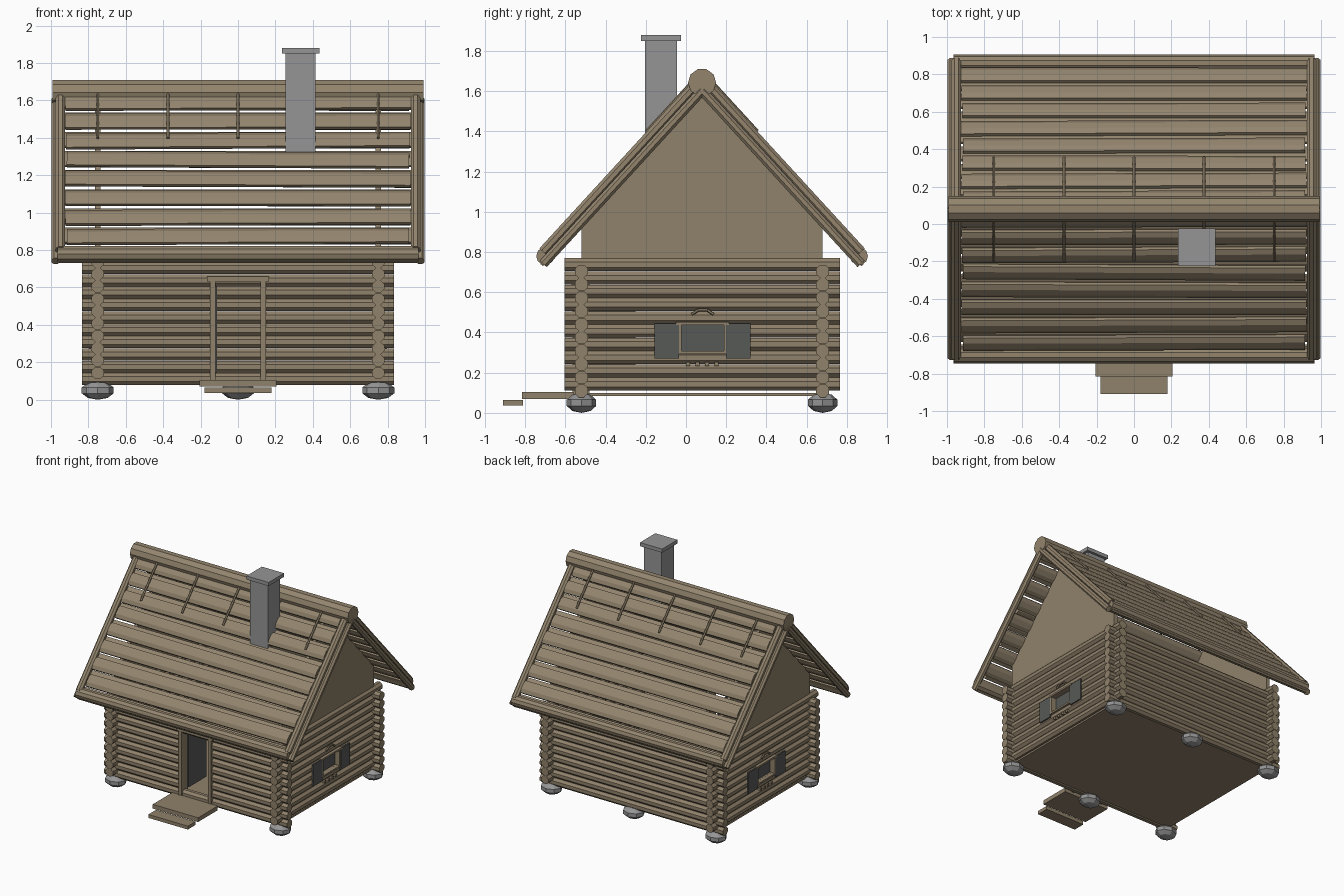
import bpy, bmesh, math, random
from mathutils import Vector

if "Cube" in bpy.data.objects:
    bpy.data.objects.remove(bpy.data.objects["Cube"])

random.seed(4)
CY = 0.08            # centre line of the house in y
SLOPE = 1.09         # roof rise per unit of run


def material(name, rgb):
    m = bpy.data.materials.new(name)
    m.diffuse_color = (*rgb, 1)
    m.use_nodes = True
    m.node_tree.nodes["Principled BSDF"].inputs["Base Color"].default_value = m.diffuse_color
    return m


WOOD = material("log brown", (0.28, 0.22, 0.145))
ROOF = material("roof brown", (0.295, 0.235, 0.155))
GREY = material("stone grey", (0.30, 0.30, 0.30))
DARK = material("shutter grey", (0.095, 0.10, 0.092))


def finish(name, bm, mat):
    bmesh.ops.recalc_face_normals(bm, faces=bm.faces)
    me = bpy.data.meshes.new(name)
    bm.to_mesh(me)
    bm.free()
    me.materials.append(mat)
    ob = bpy.data.objects.new(name, me)
    bpy.context.collection.objects.link(ob)
    return ob


def log(bm, a, b, r, sides=8, r2=None, u=None):
    """Round or oval log from a to b; r lies along u, r2 across it."""
    a, b = Vector(a), Vector(b)
    d = (b - a).normalized()
    u = Vector(u) if u else (Vector((0, 0, 1)) if abs(d.z) < 0.5 else Vector((1, 0, 0)))
    u = (u - d * u.dot(d)).normalized()
    v = d.cross(u)
    rings = []
    for p in (a, b):
        ring = []
        for i in range(sides):
            t = 2 * math.pi * (i + 0.5) / sides
            ring.append(bm.verts.new(p + u * r * math.cos(t) + v * (r2 or r) * math.sin(t)))
        rings.append(ring)
    for i in range(sides):
        j = (i + 1) % sides
        bm.faces.new((rings[0][i], rings[0][j], rings[1][j], rings[1][i]))
    bm.faces.new(rings[0][::-1])
    bm.faces.new(rings[1])


def box(bm, x0, x1, y0, y1, z0, z1):
    vs = bmesh.ops.create_cube(bm, size=1)["verts"]
    for v in vs:
        v.co = ((x0 + x1) / 2 + v.co.x * (x1 - x0),
                (y0 + y1) / 2 + v.co.y * (y1 - y0),
                (z0 + z1) / 2 + v.co.z * (z1 - z0))


# log walls, with gaps for the doorway and the side windows
R, PITCH = 0.035, 0.066
front, back, sides = bmesh.new(), bmesh.new(), bmesh.new()
for i in range(10):
    z = 0.11 + PITCH * i
    log(back, (-0.835, 0.68, z), (0.835, 0.68, z), R)
    if 0 < i < 8:
        for s in (-1, 1):
            log(front, (s * 0.835, -0.52, z), (s * 0.135, -0.52, z), R)
    else:
        log(front, (-0.835, -0.52, z), (0.835, -0.52, z), R)
    z += PITCH / 2
    for s in (-1, 1):
        x = s * 0.75
        if i in (3, 4):
            log(sides, (x, -0.605, z), (x, -0.03, z), R)
            log(sides, (x, 0.195, z), (x, 0.765, z), R)
        else:
            log(sides, (x, -0.605, z), (x, 0.765, z), R)
finish("front_wall", front, WOOD)
finish("back_wall", back, WOOD)
finish("side_walls", sides, WOOD)

# floor
bm = bmesh.new()
box(bm, -0.76, 0.76, -0.53, 0.69, 0.085, 0.10)
finish("floor", bm, WOOD)

# gable plates
bm = bmesh.new()
for s in (-1, 1):
    outline = [(-0.6, 0.75), (0.6, 0.75), (0.6, 0.935), (0, 1.59), (-0.6, 0.935)]
    f = bm.faces.new([bm.verts.new((s * 0.765, CY + y, z)) for y, z in outline])
    new = bmesh.ops.extrude_face_region(bm, geom=[f])["geom"]
    bmesh.ops.translate(bm, vec=(-s * 0.03, 0, 0),
                        verts=[g for g in new if isinstance(g, bmesh.types.BMVert)])
finish("gables", bm, WOOD)

# foundation stones
bm = bmesh.new()
for x in (-0.75, 0, 0.75):
    for y in (-0.52, 0.68):
        vs = bmesh.ops.create_uvsphere(bm, u_segments=8, v_segments=5, radius=1)["verts"]
        for v in vs:
            v.co = (x + v.co.x * 0.09, y + v.co.y * 0.077, 0.05 + v.co.z * 0.05)
finish("foundation_stones", bm, GREY)

# door frame, open door leaf and steps
bm = bmesh.new()
for s in (-1, 1):
    box(bm, s * 0.135 - 0.014, s * 0.135 + 0.014, -0.565, -0.48, 0.09, 0.635)
box(bm, -0.165, 0.165, -0.57, -0.48, 0.632, 0.66)
finish("door_frame", bm, WOOD)
bm = bmesh.new()
box(bm, -0.121, -0.111, -0.485, -0.25, 0.145, 0.63)
finish("door_leaf", bm, DARK)
bm = bmesh.new()
box(bm, -0.207, 0.207, -0.815, -0.56, 0.07, 0.105)
box(bm, -0.18, 0.18, -0.91, -0.81, 0.037, 0.065)
finish("steps", bm, WOOD)

# side windows: glass, shutters and trim
glass, shutters, trim = bmesh.new(), bmesh.new(), bmesh.new()
for s in (-1, 1):
    def slab(b, d0, d1, *yz):
        box(b, *sorted((s * d0, s * d1)), *yz)
    slab(glass, 0.742, 0.75, -0.03, 0.195, 0.30, 0.445)
    slab(shutters, 0.785, 0.797, -0.157, -0.035, 0.27, 0.445)
    slab(shutters, 0.785, 0.797, 0.20, 0.322, 0.27, 0.445)
    for y in (-0.032, 0.198):
        slab(trim, 0.73, 0.795, y - 0.009, y + 0.009, 0.295, 0.45)
    slab(trim, 0.73, 0.80, -0.05, 0.215, 0.438, 0.452)
    slab(trim, 0.73, 0.795, -0.04, 0.205, 0.293, 0.307)
    for k in range(4):
        y = 0.01 + k * 0.047
        slab(trim, 0.765, 0.79, y - 0.01, y + 0.01, 0.232, 0.252)
    arch = [(0.028, 0.49), (0.06, 0.512), (0.106, 0.512), (0.138, 0.49)]
    for p, q in zip(arch, arch[1:]):
        log(trim, (s * 0.785, *p), (s * 0.785, *q), 0.008, 6)
finish("window_glass", glass, DARK)
finish("shutters", shutters, DARK)
finish("window_trim", trim, WOOD)

# roof: two staggered layers of planks, edge poles, eaves and ridge
under, over, edge, eave, poles = (bmesh.new() for _ in range(5))
for s in (-1, 1):
    def pt(x, d, top):
        return (x, CY + s * d, top - SLOPE * d)
    along = (0, s, -SLOPE)
    for i in range(9):
        d = 0.012 + 0.094 * i
        log(under, pt(-0.955, d, 1.607), pt(0.955, d, 1.607), 0.056, 8, 0.02, along)
        if i < 8:
            d += 0.045
            j = random.uniform(-0.005, 0.005)
            e = random.uniform(0, 0.012)
            log(over, pt(-0.925 + e, d - j, 1.652), pt(0.925 - e, d + j, 1.652),
                0.054, 8, 0.024, along)
    for x in (-1, 1):
        log(edge, pt(x * 0.975, 0.0, 1.602), pt(x * 0.975, 0.79, 1.602), 0.025)
        log(edge, pt(x * 0.95, 0.0, 1.662), pt(x * 0.95, 0.79, 1.662), 0.028)
    log(eave, pt(-0.965, 0.78, 1.63), pt(0.965, 0.78, 1.63), 0.045, 10)
    for x in (-0.75, -0.375, 0, 0.375, 0.75):
        log(poles, pt(x, 0.02, 1.70), pt(x, 0.275, 1.70), 0.009, 6)
finish("roof_lower_planks", under, ROOF)
finish("roof_upper_planks", over, ROOF)
finish("roof_edge_poles", edge, ROOF)
finish("eave_logs", eave, ROOF)
finish("roof_weight_poles", poles, ROOF)
bm = bmesh.new()
log(bm, (-0.993, CY, 1.643), (0.993, CY, 1.643), 0.07, 10)
finish("ridge_log", bm, ROOF)

# chimney with cap
bm = bmesh.new()
box(bm, 0.255, 0.415, -0.205, -0.045, 1.32, 1.85)
box(bm, 0.235, 0.437, -0.225, -0.025, 1.85, 1.88)
finish("chimney", bm, GREY)
